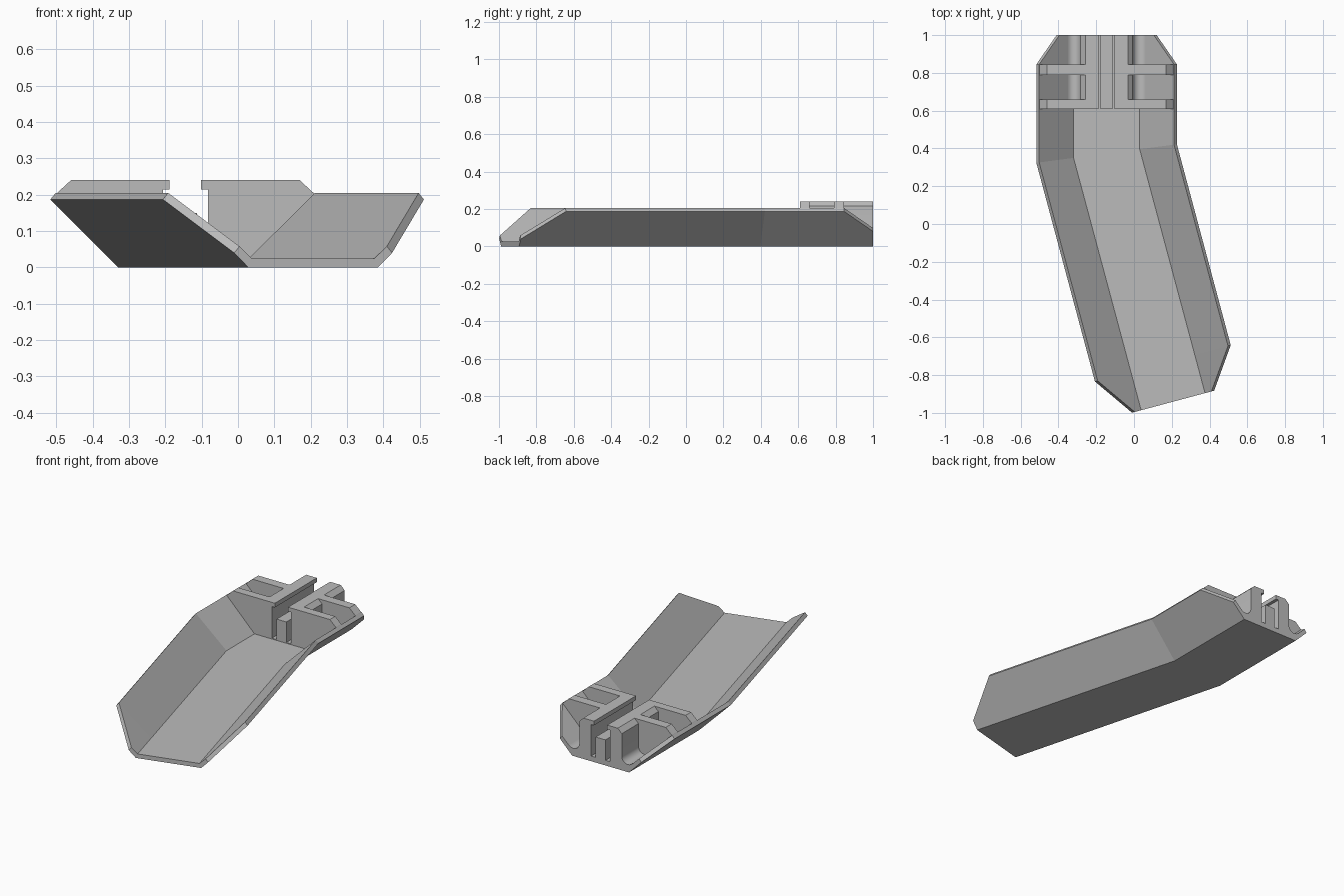
import bpy, bmesh, math
from mathutils import Vector

cube = bpy.data.objects.get("Cube")
if cube:
    bpy.data.objects.remove(cube)

grey = bpy.data.materials.new("plain_grey")
grey.use_nodes = True
grey.diffuse_color = (0.5, 0.5, 0.5, 1)
grey.node_tree.nodes["Principled BSDF"].inputs["Base Color"].default_value = (0.5, 0.5, 0.5, 1)

BEND = Vector((-0.145, 0.373, 0))   # point on the centre line where the trough turns
ANGLE = math.radians(15)
FULL = 0.187                        # full outer wall height


def loft(name, rings):
    """Skin a row of equal closed rings and cap both ends."""
    bm = bmesh.new()
    rows = [[bm.verts.new(p) for p in ring] for ring in rings]
    n = len(rows[0])
    for a, b in zip(rows, rows[1:]):
        for i in range(n):
            j = (i + 1) % n
            bm.faces.new((a[i], a[j], b[j], b[i]))
    bm.faces.new(rows[0][::-1])
    bm.faces.new(rows[-1])
    bmesh.ops.recalc_face_normals(bm, faces=bm.faces)
    mesh = bpy.data.meshes.new(name)
    bm.to_mesh(mesh)
    bm.free()
    mesh.materials.append(grey)
    obj = bpy.data.objects.new(name, mesh)
    bpy.context.collection.objects.link(obj)
    return obj


def mirrored(half):
    """Complete a half profile across the centre line."""
    return half + [(-u, z) for u, z in reversed(half)]


def trough_profile(h):
    """U-shaped section whose 45 degree walls reach outer height h."""
    return mirrored([(0.175, 0.025), (0.170 + h, h + 0.018), (0.185 + h, h), (0.185, 0)])


def straight(profile, y):
    return [(BEND.x + u, y, z) for u, z in profile]


def mitre(profile):
    slope = math.tan(ANGLE / 2)
    return [(BEND.x + u, BEND.y + u * slope, z) for u, z in profile]


def angled(profile, s):
    along = Vector((math.sin(ANGLE), -math.cos(ANGLE), 0))
    side = Vector((math.cos(ANGLE), math.sin(ANGLE), 0))
    return [BEND + along * s + side * u + Vector((0, 0, z)) for u, z in profile]


# Bent trough with wall ends that slope down
wall = trough_profile(FULL)
loft("trough", [
    straight(trough_profile(0.08), 1.0),
    straight(wall, 0.845),
    mitre(wall),
    angled(wall, 1.15),
    angled(trough_profile(0.04), 1.36),
])

# Slotted rail block with rounded channels beside it
radius, cu, cz = 0.039, 0.177, 0.083
fillet = []
for i in range(13):
    a = math.radians(180 + 135 * i / 12)
    fillet.append((cu + radius * math.cos(a), cz + radius * math.sin(a)))
half = [(0.032, 0.15), (0.032, 0.03), (0.062, 0.03), (0.062, 0.215), (0.043, 0.215),
        (0.043, 0.24), (0.112, 0.24), (0.138, 0.215)] + fillet + [(0.19, 0.015)]
block = mirrored(half)
rail = loft("slotted_rail", [straight(block, 0.61), straight(block, 1.0)])

# Cross ribs joining the rail to the walls
rib = [(0.10, 0.24), (0.315, 0.24), (0.353, 0.205), (0.362, 0.19), (0.19, 0.015), (0.10, 0.015)]
for label, y0, y1 in (("front", 0.61, 0.66), ("back", 0.79, 0.845)):
    for side, sign in (("left", 1), ("right", -1)):
        section = [(sign * u, z) for u, z in rib]
        loft(f"{label}_{side}_rib", [straight(section, y0), straight(section, y1)])

# Smooth the channel curves only
bpy.ops.object.select_all(action="DESELECT")
rail.select_set(True)
bpy.context.view_layer.objects.active = rail
bpy.ops.object.shade_smooth_by_angle()
